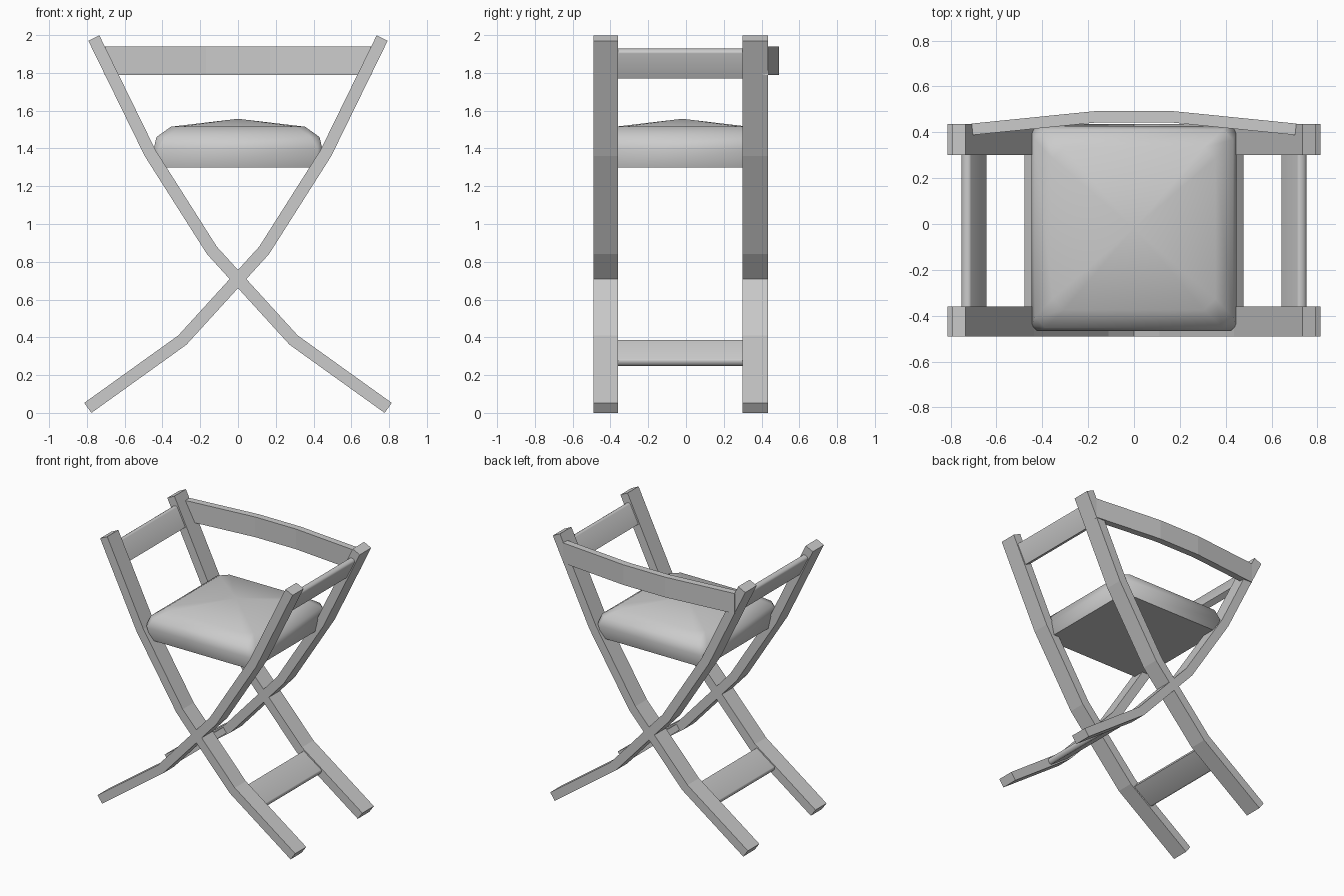
import bpy, bmesh, math
from mathutils import Vector

if "Cube" in bpy.data.objects:
    bpy.data.objects.remove(bpy.data.objects["Cube"])


def finish(name, bm, smooth=None):
    bmesh.ops.recalc_face_normals(bm, faces=bm.faces)
    me = bpy.data.meshes.new(name)
    bm.to_mesh(me)
    bm.free()
    ob = bpy.data.objects.new(name, me)
    bpy.context.collection.objects.link(ob)
    if smooth:
        bpy.ops.object.select_all(action='DESELECT')
        bpy.context.view_layer.objects.active = ob
        ob.select_set(True)
        bpy.ops.object.shade_smooth_by_angle(angle=math.radians(smooth))
    return ob


def strip(name, path, width, lo, hi, place, round_end=False):
    """Mitred strip of given width along a 2D path, extruded from lo to hi."""
    pts = [Vector(p) for p in path]
    dirs = [(b - a).normalized() for a, b in zip(pts, pts[1:])]
    left, right = [], []
    for i, p in enumerate(pts):
        d0, d1 = dirs[max(i - 1, 0)], dirs[min(i, len(dirs) - 1)]
        n0, n1 = Vector((-d0.y, d0.x)), Vector((-d1.y, d1.x))
        m = (n0 + n1).normalized()
        off = m * (width / 2 / m.dot(n0))
        left.append(p + off)
        right.append(p - off)
    cap = []
    if round_end:
        d, r = dirs[-1], width / 2
        n = Vector((-d.y, d.x))
        base = pts[-1] - d * r * 0.6
        left[-1], right[-1] = base + n * r, base - n * r
        cap = [base + n * r * math.cos(a) + d * r * 0.6 * math.sin(a)
               for a in (math.pi * k / 6 for k in range(1, 6))]
    outline = left + cap + right[::-1]
    bm = bmesh.new()
    a = [bm.verts.new(place(p.x, p.y, lo)) for p in outline]
    b = [bm.verts.new(place(p.x, p.y, hi)) for p in outline]
    count, k = len(outline), len(left) + len(cap)
    for i in range(count):
        j = (i + 1) % count
        bm.faces.new((a[i], a[j], b[j], b[i]))
    # End faces: quads between the two sides, plus the rounded tip
    for ring in (a, b):
        for i in range(len(left) - 1):
            bm.faces.new((ring[i], ring[i + 1], ring[count - 2 - i], ring[count - 1 - i]))
        if cap:
            bm.faces.new(ring[len(left) - 1:k + 1])
    return finish(name, bm, 40 if round_end else None)


def side_on(s):
    return lambda u, v, w: (s * u, w, v)


# Crossed curved legs, front and back pairs
leg = [(0.763, 1.984), (0.465, 1.375), (0.138, 0.86), (-0.295, 0.385), (-0.795, 0.0265)]
for label, y0, y1 in (("front", -0.49, -0.36), ("back", 0.30, 0.435)):
    for side, s in (("right", 1), ("left", -1)):
        strip(f"{label}_leg_{side}", leg, 0.065, y0, y1, side_on(s))

# Arm rails and foot rails joining front legs to back legs
for side, s in (("right", 1), ("left", -1)):
    strip(f"arm_rail_{side}", [(0.664, 1.78), (0.737, 1.925)], 0.045,
          -0.37, 0.31, side_on(s), True)
    strip(f"foot_rail_{side}", [(0.318, 0.368), (0.472, 0.26)], 0.045,
          -0.37, 0.31, side_on(s), True)

# Bent back board
strip("back_board", [(-0.705, 0.413), (-0.17, 0.467), (0.17, 0.467), (0.705, 0.413)],
      0.05, 1.79, 1.94, lambda u, v, w: (u, v, w))

# Padded seat: stacked chamfered squares closed by a shallow peak
bm = bmesh.new()
rings = []
for z, h, c in ((1.30, 0.425, 0.02), (1.395, 0.447, 0.025),
                (1.46, 0.432, 0.045), (1.515, 0.355, 0.05)):
    q = h - c
    corners = [(h, -q), (h, q), (q, h), (-q, h), (-h, q), (-h, -q), (-q, -h), (q, -h)]
    rings.append([bm.verts.new((x, y - 0.02, z)) for x, y in corners])
for a, b in zip(rings, rings[1:]):
    for i in range(8):
        j = (i + 1) % 8
        bm.faces.new((a[i], a[j], b[j], b[i]))
peak = bm.verts.new((0, -0.02, 1.557))
for i in range(8):
    bm.faces.new((rings[-1][i], rings[-1][(i + 1) % 8], peak))
bm.faces.new(rings[0])
finish("seat", bm, 50)
